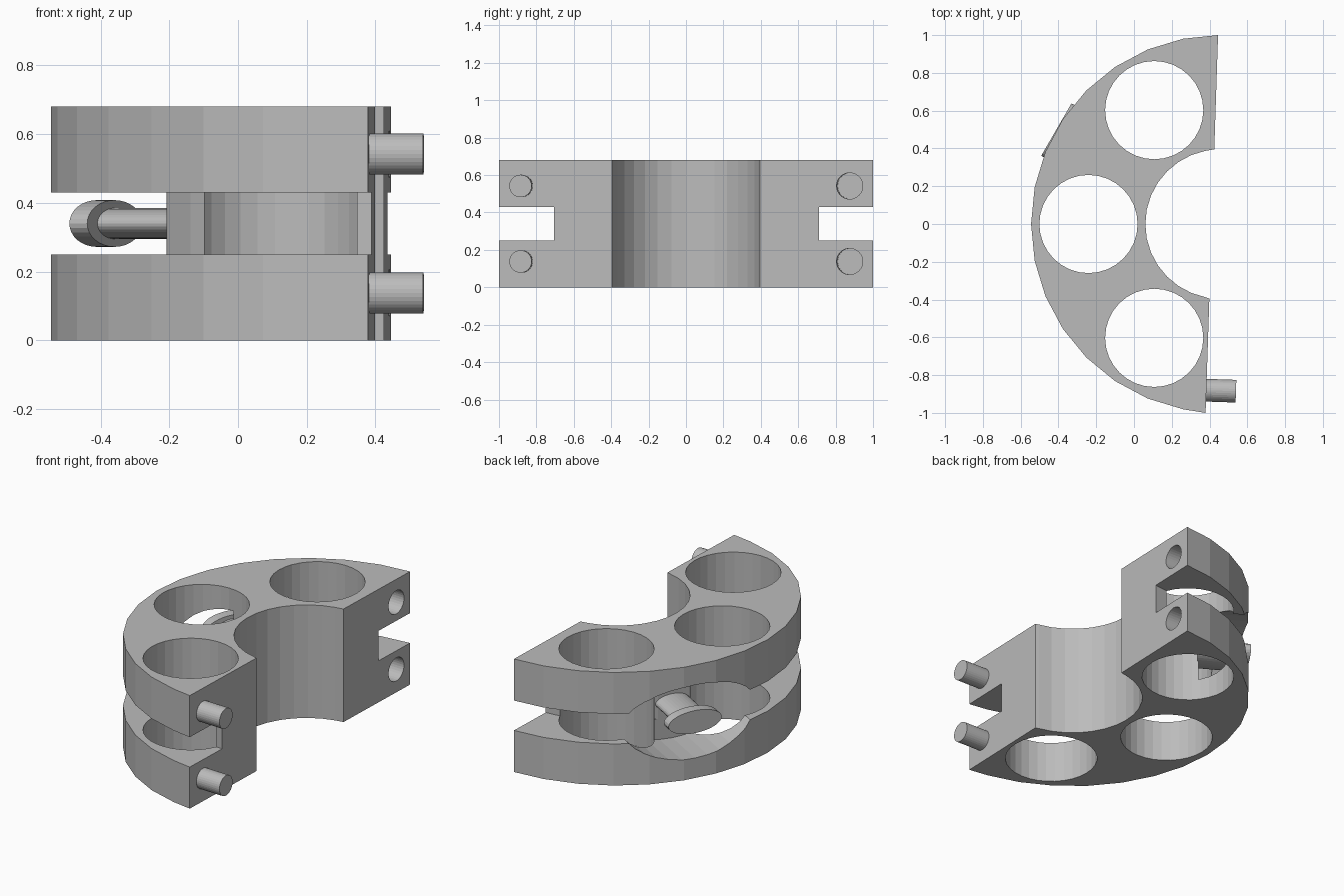
import bpy, bmesh, math
from mathutils import Matrix, Vector

if "Cube" in bpy.data.objects:
    bpy.data.objects.remove(bpy.data.objects["Cube"])

CX = 0.455                                  # centre of the half ring
grey = bpy.data.materials.new("plain grey")
grey.diffuse_color = (0.5, 0.5, 0.5, 1)
grey.use_nodes = True
grey.node_tree.nodes["Principled BSDF"].inputs["Base Color"].default_value = grey.diffuse_color


def finish(name, bm):
    bmesh.ops.recalc_face_normals(bm, faces=bm.faces)
    me = bpy.data.meshes.new(name)
    bm.to_mesh(me)
    bm.free()
    me.materials.append(grey)
    ob = bpy.data.objects.new(name, me)
    bpy.context.collection.objects.link(ob)
    return ob


def arc(r, a0, a1, n):
    angles = [math.radians(a0 + (a1 - a0) * i / n) for i in range(n + 1)]
    return [(CX + r * math.cos(a), r * math.sin(a)) for a in angles]


def prism(name, pts, z0, z1):
    bm = bmesh.new()
    face = bm.faces.new([bm.verts.new((x, y, z0)) for x, y in pts])
    ext = bmesh.ops.extrude_face_region(bm, geom=[face])
    verts = [v for v in ext["geom"] if isinstance(v, bmesh.types.BMVert)]
    bmesh.ops.translate(bm, verts=verts, vec=(0, 0, z1 - z0))
    return finish(name, bm)


def rod(name, start, direction, length, half_w, half_h, segs=32):
    """Elliptic rod along a direction; half_w is sideways, half_h is the other way."""
    d = Vector(direction).normalized()
    up = Vector((0, 1, 0)) if abs(d.z) > 0.9 else Vector((0, 0, 1))
    side = up.cross(d).normalized()
    mid = Vector(start) + d * length / 2
    rot = Matrix((side, d.cross(side), d)).transposed().to_4x4()
    mat = Matrix.Translation(mid) @ rot @ Matrix.Diagonal((half_w, half_h, 1, 1))
    bm = bmesh.new()
    bmesh.ops.create_cone(bm, cap_ends=True, segments=segs, radius1=1, radius2=1,
                          depth=length, matrix=mat)
    return finish(name, bm)


def cut(ob, cutter):
    cutter.hide_render = True
    mod = ob.modifiers.new("cut", 'BOOLEAN')
    mod.operation, mod.solver, mod.object = 'DIFFERENCE', 'EXACT', cutter
    bpy.context.view_layer.objects.active = ob
    bpy.ops.object.modifier_apply(modifier=mod.name)
    bpy.data.objects.remove(cutter)


def seam(y):                                # slightly tilted end plane
    return 0.412 + 0.033 * y


# half ring body
outer = [(seam(1), 1.0)] + arc(1.0, 101.25, 258.75, 14) + [(seam(-1), -1.0)]
inner = [(seam(-0.395), -0.395)] + arc(0.395, 258.75, 101.25, 14) + [(seam(0.395), 0.395)]
body = prism("half_ring_body", outer + inner, 0, 0.68)

# groove around the outside
cut(body, prism("groove_cutter", arc(1.3, 67.5, 292.5, 20) + arc(0.713, 292.5, 67.5, 20),
                0.25, 0.43))

# three vertical holes
for a in (120, 180, 240):
    t = math.radians(a)
    cut(body, rod("hole_cutter", (CX + 0.696 * math.cos(t), 0.696 * math.sin(t), -0.1),
                  (0, 0, 1), 0.9, 0.26, 0.26))

# oval recess around the button
out = Vector((math.cos(math.radians(150)), math.sin(math.radians(150)), 0))


def radial(r):
    return Vector((CX, 0, 0.34)) + out * r


cut(body, rod("recess_cutter", radial(0.705), out, 0.6, 0.40, 0.22))

# sockets at one end, pins at the other
normal = Vector((1, -0.033, 0)).normalized()
for i, z in enumerate((0.138, 0.542)):
    cut(body, rod("socket_cutter", Vector((seam(0.875), 0.875, z)) - normal * 0.165,
                  normal, 0.3, 0.07, 0.07))
    rod(f"pin_{i + 1}", Vector((seam(-0.88), -0.88, z)) - normal * 0.03,
        normal, 0.187, 0.06, 0.06)

# oval button on its stem
rod("button_stem", radial(0.68), out, 0.27, 0.10, 0.045)
rod("button_cap", radial(0.94), out, 0.06, 0.16, 0.068)
